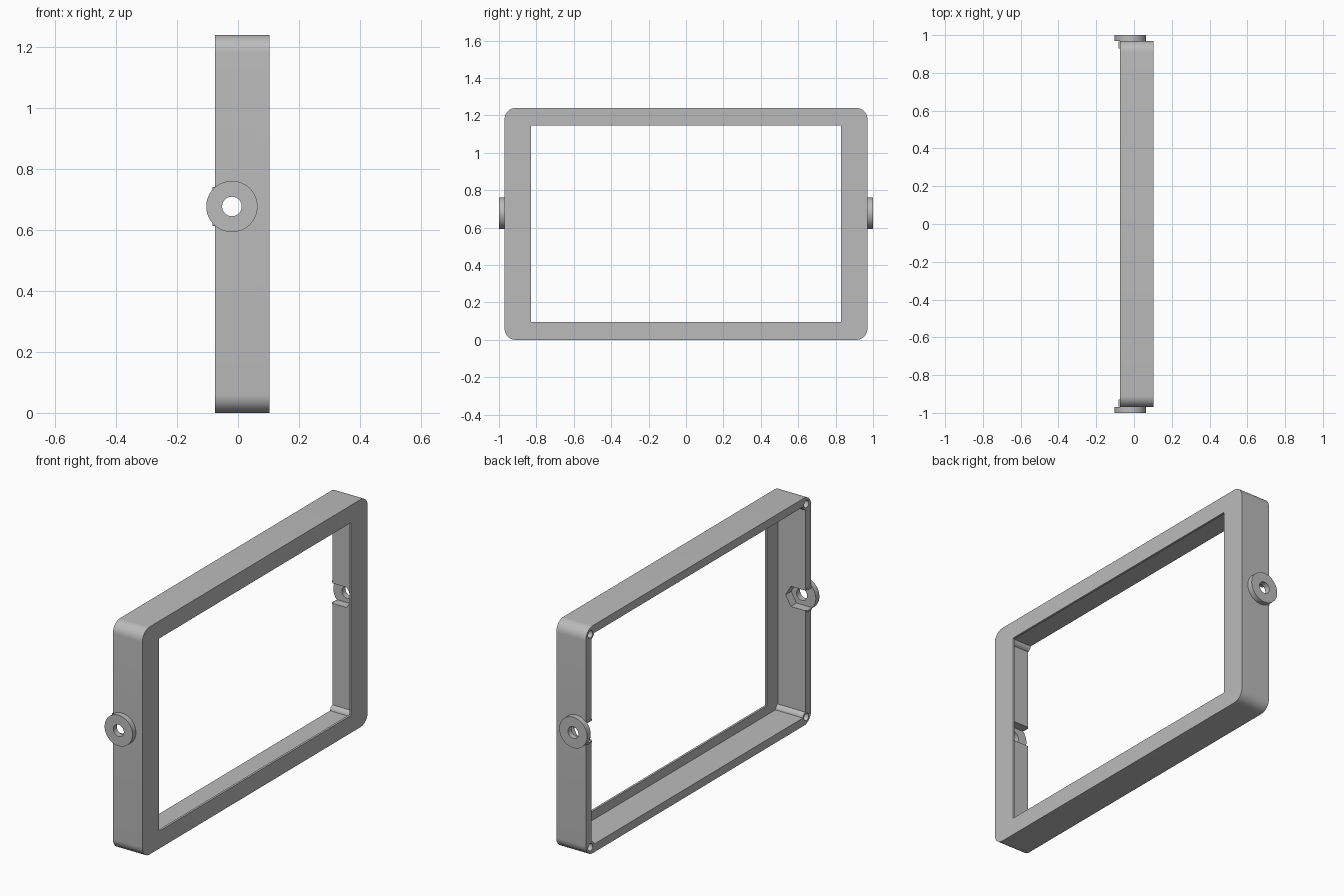
import bpy, bmesh, math
from mathutils import Vector

if "Cube" in bpy.data.objects:
    bpy.data.objects.remove(bpy.data.objects["Cube"], do_unlink=True)

grey = bpy.data.materials.new("plain grey")
grey.use_nodes = True
tone = (0.5, 0.5, 0.5, 1)
grey.diffuse_color = tone
grey.node_tree.nodes["Principled BSDF"].inputs["Base Color"].default_value = tone

# Main dimensions
BACK, FRONT = -0.075, 0.103
HALF_Y, HEIGHT = 0.97, 1.24
MID = HEIGHT / 2
WALL, LIP = 0.05, 0.012
KNOB_X, KNOB_Z = -0.02, 0.677


def prism(name, points, axis, start, end):
    """Extrude a flat outline along x (points are y, z) or y (points are x, z)."""
    bm = bmesh.new()
    if axis == "x":
        verts = [bm.verts.new((start, a, b)) for a, b in points]
        push = Vector((end - start, 0, 0))
    else:
        verts = [bm.verts.new((a, start, b)) for a, b in points]
        push = Vector((0, end - start, 0))
    face = bm.faces.new(verts)
    new = bmesh.ops.extrude_face_region(bm, geom=[face])["geom"]
    bmesh.ops.translate(bm, vec=push, verts=[v for v in new if isinstance(v, bmesh.types.BMVert)])
    bmesh.ops.recalc_face_normals(bm, faces=bm.faces)
    mesh = bpy.data.meshes.new(name)
    bm.to_mesh(mesh)
    bm.free()
    mesh.materials.append(grey)
    obj = bpy.data.objects.new(name, mesh)
    bpy.context.collection.objects.link(obj)
    return obj


def rect(a, b, c, d):
    return [(a, c), (b, c), (b, d), (a, d)]


def circle(u, v, r, n):
    return [(u + r * math.cos(i * math.tau / n), v + r * math.sin(i * math.tau / n)) for i in range(n)]


def rounded(half, mid, half_h, r, n=10):
    pts = []
    for k, (sy, sz) in enumerate([(1, 1), (-1, 1), (-1, -1), (1, -1)]):
        for i in range(n + 1):
            t = (k + i / n) * math.pi / 2
            pts.append((sy * (half - r) + r * math.cos(t), mid + sz * (half_h - r) + r * math.sin(t)))
    return pts


def combine(target, tool, operation):
    bpy.context.view_layer.objects.active = target
    mod = target.modifiers.new("combine", "BOOLEAN")
    mod.operation, mod.solver, mod.object = operation, "EXACT", tool
    bpy.ops.object.modifier_apply(modifier=mod.name)
    bpy.data.objects.remove(tool, do_unlink=True)


def smooth(obj):
    bpy.ops.object.select_all(action="DESELECT")
    obj.select_set(True)
    bpy.context.view_layer.objects.active = obj
    bpy.ops.object.shade_smooth_by_angle(angle=math.radians(30))


# Bezel shell: rounded slab, hollow from the back, window through a thin lip
frame = prism("bezel_frame", rounded(HALF_Y, MID, MID, 0.06), "x", BACK, FRONT)
inner = HALF_Y - WALL
combine(frame, prism("cavity", rect(-inner, inner, 0.045, HEIGHT - 0.045), "x", -0.2, FRONT - LIP), "DIFFERENCE")
combine(frame, prism("window", rect(-0.828, 0.828, 0.095, HEIGHT - 0.095), "x", -0.2, 0.2), "DIFFERENCE")

# Corner screw posts with blind holes
corners = [(sy * (HALF_Y - 0.04), MID + sz * (MID - 0.04)) for sy in (-1, 1) for sz in (-1, 1)]
for y, z in corners:
    combine(frame, prism("post", circle(y, z, 0.031, 24), "x", BACK, FRONT - LIP / 2), "UNION")
for y, z in corners:
    combine(frame, prism("screw_hole", circle(y, z, 0.02, 24), "x", -0.2, 0.05), "DIFFERENCE")

# Nut slots in both side walls, open to the back, with small edge tabs
for side in (-1, 1):
    for dz in (-1, 1):
        lo, hi = sorted((KNOB_Z + dz * 0.05, KNOB_Z + dz * 0.064))
        combine(frame, prism("tab", rect(-0.083, -0.06, lo, hi), "y", side * 0.93, side * 0.965), "UNION")
    slot = [(-0.2, -0.055), (0.032, -0.055), (0.064, 0), (0.032, 0.055), (-0.2, 0.055)]
    outline = [(KNOB_X + x, KNOB_Z + z) for x, z in slot]
    combine(frame, prism("nut_slot", outline, "y", side * 0.9, side * 0.99), "DIFFERENCE")
smooth(frame)

# Pivot washers on the outside of the side walls
for side, label in ((-1, "front"), (1, "back")):
    washer = prism(label + "_pivot_washer", circle(KNOB_X, KNOB_Z, 0.084, 64), "y", side * 0.969, side)
    combine(washer, prism("bore", circle(KNOB_X, KNOB_Z, 0.032, 40), "y", side * 0.9, side * 1.1), "DIFFERENCE")
    smooth(washer)
